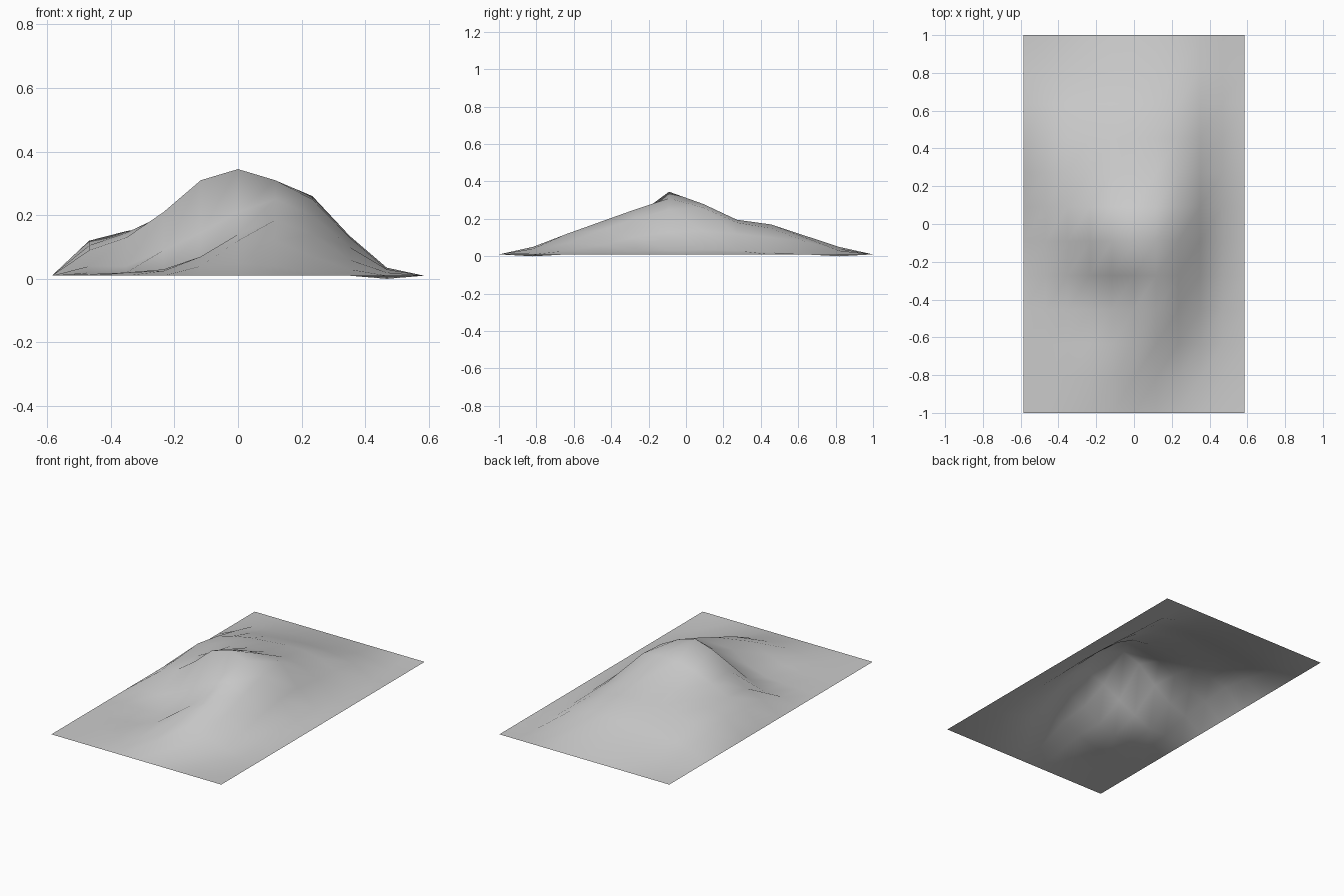
import bpy
import bmesh

# Remove the default object
default_cube = bpy.data.objects.get("Cube")
if default_cube:
    bpy.data.objects.remove(default_cube, do_unlink=True)

HALF_WIDTH = 0.585
HALF_LENGTH = 1.0
COLUMNS = 10
ROWS = 11
RIM_HEIGHT = 0.01

# Cross-sections of the hill from front to back, in hundredths of a unit
front_toe = (1, 2, 2.5, 4, 5, 4, 2, 1, 0)
front_foot = (1.5, 2, 3, 7, 12, 12, 7, 3, 1)
front_spur = (2, 2, 3, 6.5, 14, 18.5, 14, 6, 2)
front_cliff = (4, 4, 9, 14.5, 21, 25, 20, 10, 3)
summit = (9, 13, 21, 31, 34.5, 31, 25, 13, 3)
back_shoulder = (10.5, 14.5, 20, 25, 27, 28, 26, 13.5, 3.5)
back_saddle = (12, 15, 17, 19, 19.5, 19.5, 18, 12, 3)
back_terrace = (9.5, 13, 15, 16, 17, 17, 15, 10, 2)
back_foot = (6, 8, 9, 10, 11, 11, 10, 8, 1)
back_toe = (2, 3, 4, 5, 5, 5, 4, 3, 0)
sections = (front_toe, front_foot, front_spur, front_cliff, summit,
            back_shoulder, back_saddle, back_terrace, back_foot, back_toe)


def height_at(column, row):
    """Height of one grid point; the outer rim stays level."""
    if column in (0, COLUMNS) or row in (0, ROWS):
        return RIM_HEIGHT
    return sections[row - 1][column - 1] / 100


def make_material(name, colour):
    material = bpy.data.materials.new(name)
    material.use_nodes = True
    material.diffuse_color = colour
    shader = next(node for node in material.node_tree.nodes
                  if node.type == "BSDF_PRINCIPLED")
    shader.inputs["Base Color"].default_value = colour
    return material


# Raise a flat grid into the hill
bm = bmesh.new()
bmesh.ops.create_grid(bm, x_segments=COLUMNS, y_segments=ROWS, size=1)
for vert in bm.verts:
    column = round((vert.co.x + 1) / 2 * COLUMNS)
    row = round((vert.co.y + 1) / 2 * ROWS)
    vert.co.x *= HALF_WIDTH
    vert.co.y *= HALF_LENGTH
    vert.co.z = height_at(column, row)
for face in bm.faces:
    face.smooth = True

mesh = bpy.data.meshes.new("hill_terrain")
bm.to_mesh(mesh)
bm.free()
mesh.materials.append(make_material("stone_grey", (0.6, 0.6, 0.6, 1)))

terrain = bpy.data.objects.new("hill_terrain", mesh)
bpy.context.collection.objects.link(terrain)
